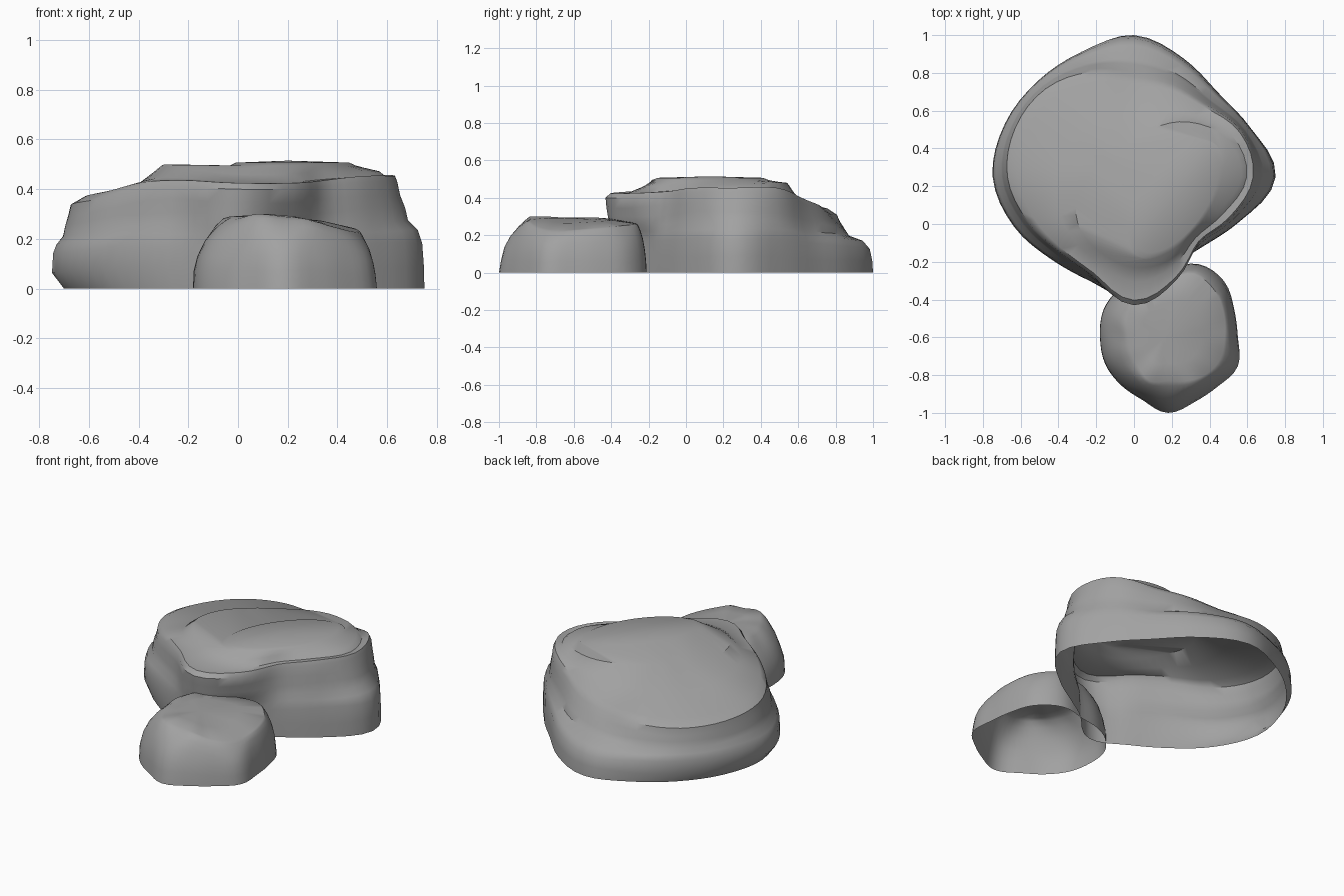
import bpy, bmesh, math, random
from mathutils import Vector

random.seed(4)
STEPS = 64

cube = bpy.data.objects.get("Cube")
if cube:
    bpy.data.objects.remove(cube)

stone = bpy.data.materials.new("stone_grey")
stone.use_nodes = True
grey = (0.36, 0.36, 0.36, 1)
stone.diffuse_color = grey
stone.node_tree.nodes["Principled BSDF"].inputs["Base Color"].default_value = grey
stone.node_tree.nodes["Principled BSDF"].inputs["Roughness"].default_value = 0.9


def smooth_loop(values):
    """Resample evenly spaced values around a closed loop."""
    n, out = len(values), []
    for s in range(STEPS):
        i, u = divmod(s * n / STEPS, 1)
        a, b, c, d = (values[(int(i) + k) % n] for k in (-1, 0, 1, 2))
        out.append(b + u * ((c - a) + u * ((2*a - 5*b + 4*c - d) + u * (3*(b - c) + d - a))) / 2)
    return out


def ring(centre, radii, heights):
    """Closed ring of points from radii and heights by direction."""
    points = []
    for s, (r, z) in enumerate(zip(smooth_loop(radii), smooth_loop(heights))):
        a = math.tau * s / STEPS
        points.append(Vector((centre[0] + r * math.cos(a), centre[1] + r * math.sin(a), z)))
    return points


def between(low, high, t, rise):
    """Ring part way between two rings, with its own share of the rise."""
    points = [p.lerp(q, t) for p, q in zip(low, high)]
    for v, p, q in zip(points, low, high):
        v.z = p.z + (q.z - p.z) * rise
    return points


def wall(base, rim, profile, undercut):
    """Layered rings from the ground up to the rim; the left foot tucks in."""
    rings = []
    for t, f in profile:
        phase = random.uniform(0, math.tau)
        layer = between(base, rim, t, f)
        for s, v in enumerate(layer):
            a = math.tau * s / STEPS
            if f == 0:
                v.x += undercut * max(0, -math.cos(a))
            elif f < 1:
                v.z += 0.004 * math.sin(5 * a + phase) + 0.002 * math.sin(11 * a + 2 * phase)
        rings.append(layer)
    return rings


def loft(name, rings, top):
    """Skin the rings, close the top and leave the underside open."""
    bm = bmesh.new()
    rows = [[bm.verts.new(p) for p in layer] for layer in rings]
    for low, high in zip(rows, rows[1:]):
        for s in range(STEPS):
            n = (s + 1) % STEPS
            bm.faces.new((low[s], low[n], high[n], high[s]))
    tip = bm.verts.new(top)
    for s in range(STEPS):
        bm.faces.new((rows[-1][s], rows[-1][(s + 1) % STEPS], tip))
    mesh = bpy.data.meshes.new(name)
    bm.to_mesh(mesh)
    bm.free()
    mesh.materials.append(stone)
    obj = bpy.data.objects.new(name, mesh)
    bpy.context.collection.objects.link(obj)
    bpy.ops.object.select_all(action="DESELECT")
    obj.select_set(True)
    bpy.context.view_layer.objects.active = obj
    bpy.ops.object.shade_smooth_by_angle(angle=math.radians(40))


def oval(scale, z):
    """Slanted oval outline of the top slab."""
    tilt = math.radians(55)
    points = []
    for s in range(STEPS):
        a = math.tau * s / STEPS - tilt
        u, v = 0.36 * scale * math.cos(a), 0.18 * scale * math.sin(a)
        points.append(Vector((0.22 + u * math.cos(tilt) - v * math.sin(tilt),
                              0.13 + u * math.sin(tilt) + v * math.cos(tilt), z)))
    return points


# Large rock: foot, shoulder rim, sloping shelf, crown and raised oval slab
c = (0, 0.25)
foot = ring(c, [.75, .67, .63, .68, .75, .72, .72, .74, .75, .69, .62, .6, .64, .52, .52, .61], [0])
shoulder = ring(c, [.64, .62, .54, .53, .53, .6, .66, .68, .67, .61, .56, .57, .68, .59, .49, .56],
                [.43, .43, .37, .33, .31, .31, .31, .32, .34, .36, .4, .41, .4, .4, .41, .43])
crown = ring(c, [.57, .53, .41, .28, .2, .17, .18, .2, .24, .33, .4, .44, .48, .48, .44, .48],
             [.47, .48, .48, .48, .48, .48, .48, .48, .49, .49, .5, .48, .46, .46, .47, .47])
bevel = [p + Vector((0, 0, 0.02)) for p in between(shoulder, crown, 0.13, 0.08)]
shelf = between(shoulder, crown, 0.62, 0.46)
strata = [(0, 0), (.02, .2), (.08, .42), (.25, .54), (.6, .63), (.7, .75), (.88, .87), (1, 1)]
loft("large_rock", wall(foot, shoulder, strata, 0.05)
     + [bevel, shelf, crown, oval(1, 0.495), oval(0.9, 0.507)], (0.2, 0.13, 0.515))

# Small boulder in front
c = (0.18, -0.6)
foot = ring(c, [.37, .38, .42, .42, .36, .36, .37, .38, .37, .37, .36, .36, .4, .37, .37, .4], [0])
shoulder = ring(c, [.3, .32, .35, .36, .3, .28, .26, .23, .21, .21, .22, .25, .23, .25, .28, .3],
                [.23, .24, .25, .26, .27, .28, .29, .29, .29, .29, .29, .3, .29, .28, .25, .23])
inner = between(shoulder, [Vector((0.16, -0.6, 0.3))] * STEPS, 0.4, 0.5)
layers = [(0, 0), (.07, .25), (.17, .45), (.36, .68), (.62, .86), (.84, .96), (1, 1)]
loft("front_boulder", wall(foot, shoulder, layers, 0.01) + [inner], (0.16, -0.6, 0.29))
